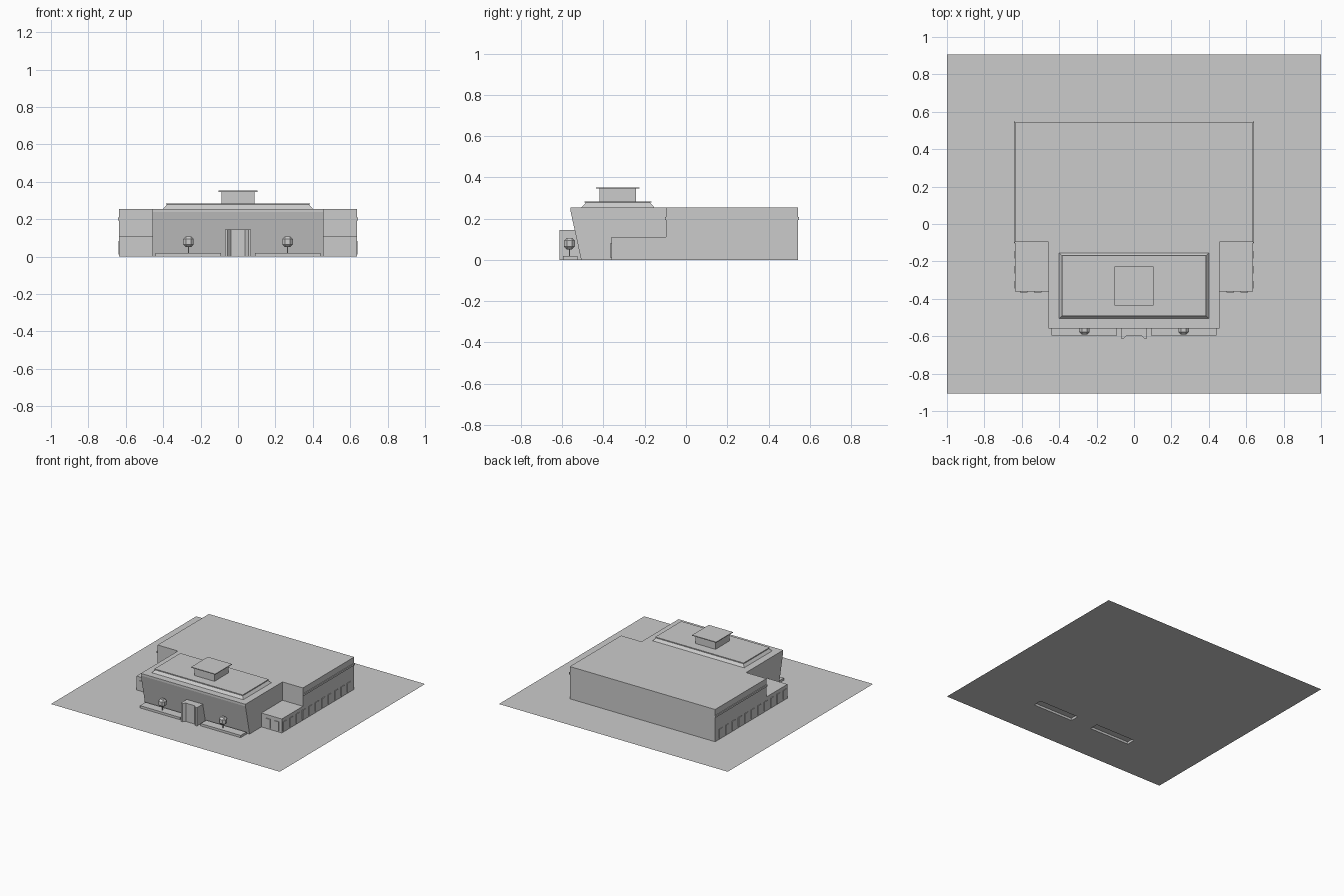
import bpy, bmesh
from mathutils import Vector

cube = bpy.data.objects.get("Cube")
if cube:
    bpy.data.objects.remove(cube)

GREY = (0.6, 0.6, 0.6)
mat = bpy.data.materials.new("plain_grey")
mat.use_nodes = True
mat.diffuse_color = (*GREY, 1)
mat.node_tree.nodes["Principled BSDF"].inputs["Base Color"].default_value = (*GREY, 1)


def finish(name, bm):
    bmesh.ops.recalc_face_normals(bm, faces=bm.faces)
    mesh = bpy.data.meshes.new(name)
    bm.to_mesh(mesh)
    bm.free()
    mesh.materials.append(mat)
    obj = bpy.data.objects.new(name, mesh)
    bpy.context.collection.objects.link(obj)
    return obj


def prism(name, points, direction):
    """Extrude a closed outline of 3D points along a direction."""
    bm = bmesh.new()
    face = bm.faces.new([bm.verts.new(p) for p in points])
    ext = bmesh.ops.extrude_face_region(bm, geom=[face])
    moved = [v for v in ext["geom"] if isinstance(v, bmesh.types.BMVert)]
    bmesh.ops.translate(bm, verts=moved, vec=Vector(direction))
    return finish(name, bm)


def box(name, x, y, z):
    outline = [(x[0], y[0], z[0]), (x[1], y[0], z[0]), (x[1], y[1], z[0]), (x[0], y[1], z[0])]
    return prism(name, outline, (0, 0, z[1] - z[0]))


def mirrored(side, a, b):
    return tuple(sorted((side * a, side * b)))


ROOF = 0.255
WALL = 0.635
BLOCK = 0.457
BACK, JOIN, WING = 0.543, -0.097, -0.36
PLANTER_X, PLANTER_Y = (0.09, 0.44), (-0.595, -0.525)

# Ground sheet, open beneath the two planters
bm = bmesh.new()
xs = [-1, -PLANTER_X[1], -PLANTER_X[0], PLANTER_X[0], PLANTER_X[1], 1]
ys = [-0.907, *PLANTER_Y, 0.907]
grid = [[bm.verts.new((x, y, 0)) for x in xs] for y in ys]
for j in range(len(ys) - 1):
    for i in range(len(xs) - 1):
        if not (j == 1 and i in (1, 3)):
            bm.faces.new([grid[j][i], grid[j][i + 1], grid[j + 1][i + 1], grid[j + 1][i]])
finish("ground", bm)

# Main hall and the front block with its leaning facade
box("main_hall", (-WALL, WALL), (JOIN, BACK), (0, ROOF))
profile = [(JOIN, 0), (-0.508, 0), (-0.56, 0.238), (-0.56, ROOF), (JOIN, ROOF)]
prism("front_block", [(-BLOCK, y, z) for y, z in profile], (2 * BLOCK, 0, 0))

# Raised roof: sloped skirt with a thin slab on top
bm = bmesh.new()
mid = -0.33
rings = []
for hx, hy, z in ((0.4, 0.176, ROOF), (0.38, 0.156, 0.277)):
    rings.append([bm.verts.new((sx * hx, mid + sy * hy, z))
                  for sx, sy in ((-1, -1), (1, -1), (1, 1), (-1, 1))])
for i in range(4):
    k = (i + 1) % 4
    bm.faces.new([rings[0][i], rings[0][k], rings[1][k], rings[1][i]])
bm.faces.new(rings[1])
bm.faces.new(rings[0][::-1])
finish("roof_skirt", bm)
box("roof_slab", (-0.386, 0.386), (mid - 0.162, mid + 0.162), (0.277, 0.284))

# Rooftop vent with an overhanging cap
box("vent_body", (-0.088, 0.088), (-0.42, -0.242), (0.284, 0.346))
box("vent_cap", (-0.105, 0.105), (-0.435, -0.226), (0.346, 0.352))

# Entrance with splayed jambs
half = [(0.07, -0.5), (0.07, -0.613), (0.056, -0.613), (0.038, -0.595)]
outline = half + [(-x, y) for x, y in reversed(half)]
prism("entrance", [(x, y, 0) for x, y in outline], (0, 0, 0.145))

for side, label in ((1, "left"), (-1, "right")):
    # Low wing, and the ledge under the hall roof
    box(f"{label}_wing", mirrored(side, BLOCK, WALL), (WING, JOIN), (0, 0.11))
    box(f"{label}_ledge", mirrored(side, WALL, WALL + 0.006),
        (JOIN - 0.005, BACK + 0.005), (0.193, 0.208))

    # Window panels along the side and on the wing front
    for n in range(11):
        y = -0.325 + n * 0.08
        box(f"{label}_side_window_{n + 1}", mirrored(side, WALL, WALL + 0.005),
            (y - 0.02, y + 0.02), (0.01, 0.082))
    for n, x in enumerate((0.515, 0.59)):
        box(f"{label}_wing_window_{n + 1}", mirrored(side, x - 0.02, x + 0.02),
            (WING - 0.005, WING), (0.01, 0.082))

    # Planter, open underneath
    planter = box(f"{label}_planter", mirrored(side, *PLANTER_X), PLANTER_Y, (0, 0.018))
    bm = bmesh.new()
    bm.from_mesh(planter.data)
    bottom = [f for f in bm.faces if f.normal.z < -0.5]
    bmesh.ops.delete(bm, geom=bottom, context="FACES_ONLY")
    bm.to_mesh(planter.data)
    bm.free()

    # Clipped shrub on a thin stem
    cx, cy = side * 0.265, -0.565
    box(f"{label}_shrub_stem", (cx - 0.003, cx + 0.003), (cy - 0.003, cy + 0.003), (0.018, 0.06))
    shrub = box(f"{label}_shrub", (cx - 0.028, cx + 0.028), (cy - 0.026, cy + 0.026), (0.05, 0.107))
    bevel = shrub.modifiers.new("facets", "BEVEL")
    bevel.width = 0.014
    bevel.segments = 1
